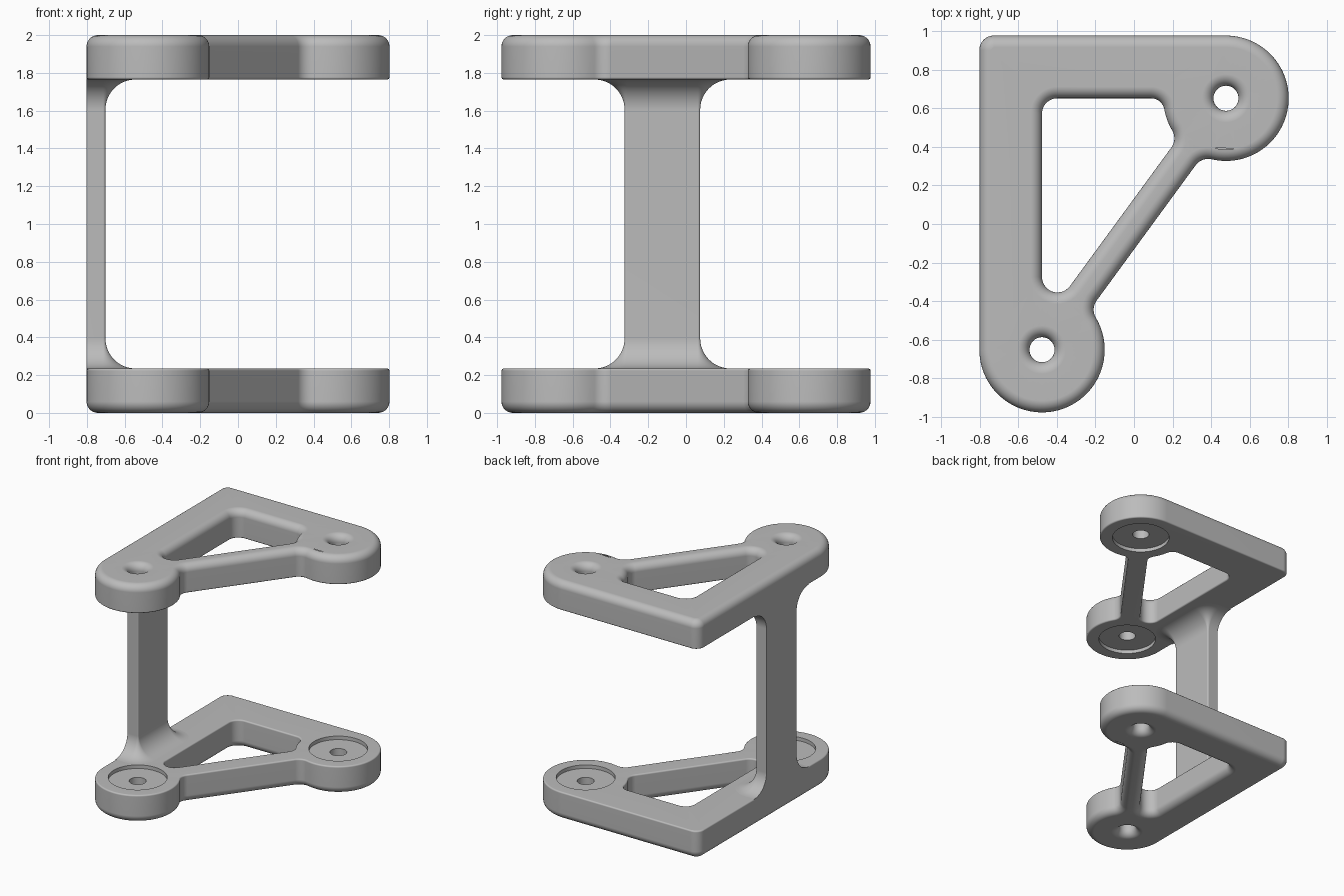
import bpy, bmesh, math
from mathutils import Vector

cube = bpy.data.objects.get("Cube")
if cube:
    bpy.data.objects.remove(cube, do_unlink=True)

grey = bpy.data.materials.new("light_grey")
grey.use_nodes = True
GREY = (0.5, 0.5, 0.5, 1)
grey.diffuse_color = GREY
grey.node_tree.nodes["Principled BSDF"].inputs["Base Color"].default_value = GREY

# Main dimensions
A, B = Vector((-0.477, -0.652)), Vector((0.477, 0.652))   # pad centres
PAD, STRUT, FIL = 0.325, 0.078, 0.08                      # pad radius, strut half width, fillet
LEFT, BACK = A.x - PAD, B.y + PAD
THICK, ROUND, EDGE = 0.235, 0.06, 0.012
RECESS, DEPTH, SCREW = 0.225, 0.03, 0.065
POST_Y, POST_W, POST_X, FLARE = (-0.325, 0.075), 0.1, LEFT, 0.16
U = (B - A).normalized()
N = Vector((U.y, -U.x))


def arc(c, r, start, end, convex, n=12):
    """Arc points paired with the direction that leads into the material."""
    sign = -1 if convex else 1
    out = []
    for i in range(n + 1):
        a = math.radians(start + (end - start) * i / n)
        d = Vector((math.cos(a), math.sin(a)))
        out.append((c + d * r, d * sign))
    return out


def ang(v):
    return math.degrees(math.atan2(v.y, v.x))


def turn(start, end, ccw):
    """End angle unwrapped so that the arc runs the wanted way round."""
    return start + ((end - start) % 360 if ccw else -((start - end) % 360))


def bend(c, r, v0, v1, ccw, convex, n=12):
    return arc(c, r, ang(v0), turn(ang(v0), ang(v1), ccw), convex, n)


def outer_outline():
    along = math.sqrt((PAD + FIL) ** 2 - (STRUT + FIL) ** 2)
    fa = A + U * along + N * (STRUT + FIL)
    fb = B - U * along + N * (STRUT + FIL)
    corner = Vector((LEFT + 0.075, BACK - 0.075))
    return (bend(A, PAD, Vector((-1, 0)), fa - A, True, True, 48)
            + bend(fa, FIL, A - fa, -N, False, False)
            + bend(fb, FIL, -N, B - fb, False, False)
            + bend(B, PAD, fb - B, Vector((0, 1)), True, True, 48)
            + arc(corner, 0.075, 90, 180, True))


def window_outline():
    # Foot between the left bar and the strut
    off = STRUT + FIL
    foot_x = A.x + FIL
    foot = A - N * off
    foot = foot + U * ((foot_x - foot.x) / U.x)
    # Strut to pad, pad to back bar, and back bar to left bar
    along = math.sqrt((PAD + FIL) ** 2 - off ** 2)
    fb = B - U * along - N * off
    r = 0.07
    top = Vector((B.x - math.sqrt((PAD + r) ** 2 - r ** 2), B.y - r))
    return (bend(foot, FIL, Vector((-1, 0)), N, True, False)
            + bend(fb, FIL, N, B - fb, True, False)
            + bend(B, PAD, fb - B, top - B, False, True)
            + bend(top, r, B - top, Vector((0, 1)), True, False)
            + arc(Vector((A.x + FIL, B.y - FIL)), FIL, 90, 180, False))


def sweep(bm, outline, profile):
    """Skin an outline through (inset, height) steps; return both end rings."""
    rings = []
    for inset, z in profile:
        ring = [bm.verts.new((*(p + d * inset), z)) for p, d in outline]
        rings.append(ring)
    skin(bm, rings)
    return rings[0], rings[-1]


def skin(bm, rings):
    for lo, hi in zip(rings, rings[1:]):
        for i in range(len(lo)):
            j = (i + 1) % len(lo)
            bm.faces.new((lo[i], lo[j], hi[j], hi[i]))


def cap(bm, rings):
    edges = [bm.edges.get((r[i - 1], r[i])) for r in rings for i in range(len(r))]
    bmesh.ops.triangle_fill(bm, use_beauty=True, edges=edges)


def finish(bm, name):
    bmesh.ops.recalc_face_normals(bm, faces=bm.faces)
    mesh = bpy.data.meshes.new(name)
    bm.to_mesh(mesh)
    bm.free()
    mesh.materials.append(grey)
    ob = bpy.data.objects.new(name, mesh)
    bpy.context.collection.objects.link(ob)
    bpy.ops.object.select_all(action="DESELECT")
    ob.select_set(True)
    bpy.context.view_layer.objects.active = ob
    bpy.ops.object.shade_smooth_by_angle(angle=math.radians(35))
    ob.modifiers.new("clean_shading", "WEIGHTED_NORMAL").keep_sharp = True


def quarter(r, n):
    steps = [math.pi / 2 * i / n for i in range(n + 1)]
    return [(r * (1 - math.sin(t)), r * (1 - math.cos(t))) for t in steps]


def plate(name, flip):
    bm = bmesh.new()
    big = quarter(ROUND, 7)
    small = [(i, THICK - z) for i, z in reversed(quarter(EDGE, 3))]
    ends = [sweep(bm, o, big + small) for o in (outer_outline(), window_outline())]
    # Screw holes with a shallow round recess on the inner face
    floor = THICK - DEPTH
    wide = RECESS - SCREW
    for c in (A, B):
        hole = arc(c, SCREW, 0, 360, False, 48)[:-1]
        ends.append(sweep(bm, hole, big + [(0, floor), (wide, floor), (wide, THICK)]))
    cap(bm, [e[0] for e in ends])
    cap(bm, [e[1] for e in ends])
    if flip:
        for v in bm.verts:
            v.co.z = 2 - v.co.z
    finish(bm, name)


def post():
    bm = bmesh.new()
    flare = [(f, THICK + z) for f, z in quarter(FLARE, 12)]
    steps = [(FLARE, THICK - 0.015)] + flare
    steps += [(f, 2 - z) for f, z in reversed(steps)]
    rings = []
    for f, z in steps:
        r = 0.012 + f
        x = POST_X + POST_W + f - r
        y0, y1 = POST_Y[0] - f, POST_Y[1] + f
        pts = [Vector((POST_X, y0))]
        pts += [p for p, d in arc(Vector((x, y0 + r)), r, -90, 0, True, 8)]
        pts += [p for p, d in arc(Vector((x, y1 - r)), r, 0, 90, True, 8)]
        pts.append(Vector((POST_X, y1)))
        rings.append([bm.verts.new((*p, z)) for p in pts])
    skin(bm, rings)
    for ring in (rings[0], rings[-1]):
        bm.faces.new(ring)
    finish(bm, "post")


plate("lower_plate", False)
plate("upper_plate", True)
post()
